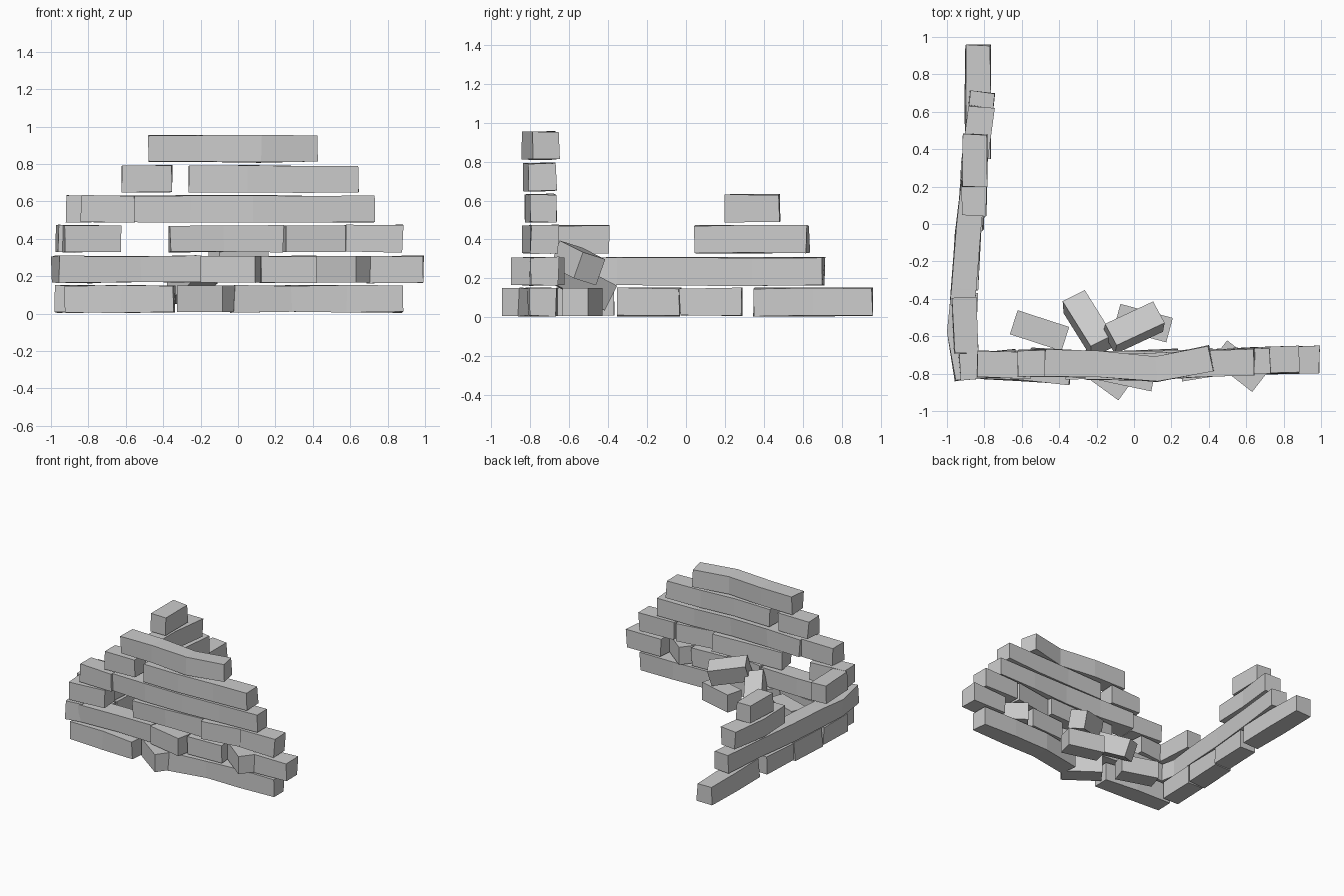
import bpy, bmesh, math, random
from mathutils import Vector, Euler

if "Cube" in bpy.data.objects:
    bpy.data.objects.remove(bpy.data.objects["Cube"])
random.seed(4)

W, H = 0.135, 0.142          # brick depth and height
BASE = [0.008, 0.166, 0.33, 0.49, 0.65, 0.81]   # bottom of every course


def finish(name, bm):
    bmesh.ops.recalc_face_normals(bm, faces=bm.faces)
    me = bpy.data.meshes.new(name)
    bm.to_mesh(me)
    bm.free()
    bpy.context.collection.objects.link(bpy.data.objects.new(name, me))


def run(name, course, pts, w=W):
    """Row of fused bricks swept along a plan polyline."""
    bm = bmesh.new()
    p = [Vector(q) for q in pts]
    rings = []
    for i, q in enumerate(p):
        t = (p[min(i + 1, len(p) - 1)] - p[max(i - 1, 0)]).normalized()
        n = Vector((-t.y, t.x)) * w / 2
        ring = []
        for s, z in ((-1, 0), (1, 0), (1, H), (-1, H)):
            j = random.uniform(-0.005, 0.005)
            ring.append(bm.verts.new((q.x + s * n.x + j, q.y + s * n.y + j,
                                      BASE[course] + z + j * 0.8)))
        rings.append(ring)
    for a, b in zip(rings, rings[1:]):
        for k in range(4):
            bm.faces.new((a[k], a[(k + 1) % 4], b[(k + 1) % 4], b[k]))
    bm.faces.new(rings[0])
    bm.faces.new(rings[-1])
    finish(name, bm)


def brick(name, loc, yaw, length=0.29, pitch=0, roll=0, w=W):
    """Single loose brick."""
    bm = bmesh.new()
    bmesh.ops.create_cube(bm, size=1)
    rot = Euler([math.radians(a) for a in (roll, pitch, yaw)]).to_matrix()
    for v in bm.verts:
        v.co = rot @ Vector((v.co.x * length, v.co.y * w, v.co.z * H)) + Vector(loc)
    finish(name, bm)


def mid(course):
    return BASE[course] + H / 2


# Front wall, course by course
front = [
    (0, [(-0.92, -0.75), (-0.62, -0.765), (-0.34, -0.79)]),
    (0, [(-0.03, -0.79), (0.28, -0.745), (0.58, -0.735), (0.88, -0.735)]),
    (1, [(-0.85, -0.75), (-0.52, -0.745), (-0.20, -0.755)]),
    (1, [(0.12, -0.755), (0.42, -0.735)]),
    (1, [(0.69, -0.73), (0.99, -0.725)]),
    (2, [(-0.93, -0.765), (-0.63, -0.74)]),
    (2, [(-0.365, -0.76), (-0.08, -0.75), (0.24, -0.735)]),
    (2, [(0.57, -0.735), (0.88, -0.725)]),
    (3, [(-0.84, -0.75), (-0.55, -0.755)]),
    (3, [(-0.555, -0.735), (-0.25, -0.75), (0.08, -0.755), (0.4, -0.735), (0.73, -0.73)]),
    (4, [(-0.62, -0.745), (-0.355, -0.745)]),
    (4, [(-0.26, -0.76), (0.05, -0.765), (0.35, -0.745), (0.645, -0.735)]),
    (5, [(-0.48, -0.745), (-0.2, -0.75), (0.12, -0.775), (0.41, -0.72)]),
]
for i, (c, pts) in enumerate(front):
    run(f"front_wall_row_{c + 1}_{i}", c, pts, 0.14)

# Bricks pushed out of line in the front wall
brick("turned_brick_low", (-0.165, -0.80, mid(0)), -36, 0.30)
brick("turned_brick_left", (-0.04, -0.795, mid(1)), -12, 0.30, w=0.14)
brick("turned_brick_right", (0.565, -0.76, mid(1)), -38, 0.275)
brick("turned_brick_mid", (0.405, -0.75, mid(2)), 9, 0.32)

# Side wall running back from the left corner
side = [
    (0, [(-0.915, -0.67), (-0.905, -0.37)]),
    (0, [(-0.905, -0.355), (-0.885, -0.03)]),
    (0, [(-0.875, -0.03), (-0.86, 0.285)]),
    (0, [(-0.83, 0.35), (-0.835, 0.65), (-0.835, 0.955)]),
    (1, [(-0.89, -0.83), (-0.928, -0.57), (-0.912, -0.35), (-0.885, -0.02),
         (-0.845, 0.35), (-0.81, 0.705)]),
    (2, [(-0.895, -0.69), (-0.91, -0.395)]),
    (2, [(-0.855, 0.045), (-0.855, 0.32), (-0.815, 0.625)]),
    (3, [(-0.85, 0.2), (-0.85, 0.48)]),
]
for i, (c, pts) in enumerate(side):
    run(f"side_wall_row_{c + 1}_{i}", c, pts)

# Fallen bricks behind the front wall
brick("fallen_brick_left", (-0.505, -0.57, mid(0)), -18, 0.29)
brick("fallen_brick_right", (0.05, -0.53, mid(0)), -15, 0.29)
brick("leaning_brick", (-0.245, -0.535, 0.175), 122, 0.31, pitch=24, roll=12)
brick("tilted_brick_top", (0.0, -0.555, 0.28), 25, 0.29, pitch=12, roll=-16)
